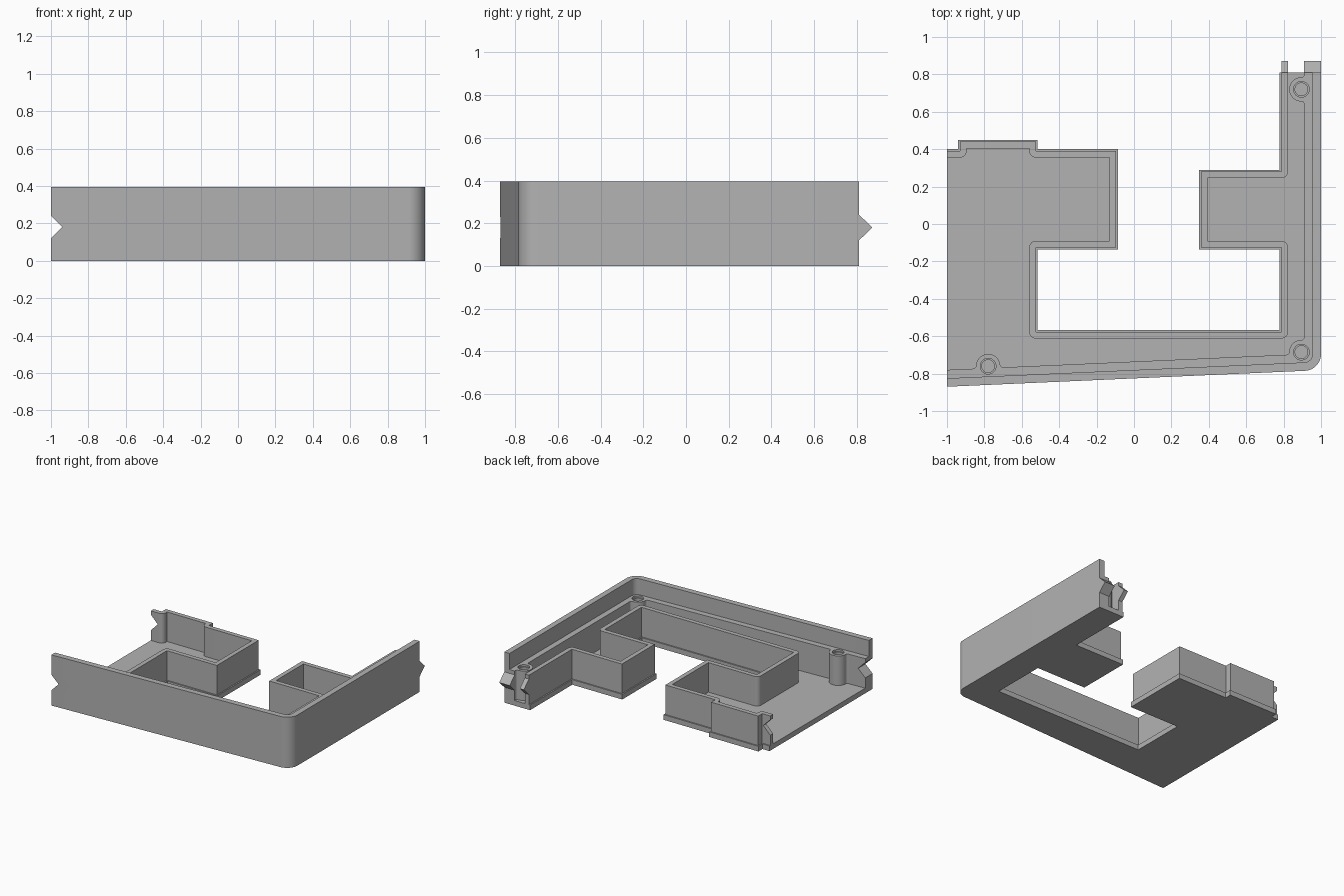
import bpy, bmesh
from math import cos, sin, pi, atan2
from mathutils import Vector, Matrix

cube = bpy.data.objects.get("Cube")
if cube:
    bpy.data.objects.remove(cube)

FLOOR, LOW, HIGH = 0.04, 0.27, 0.395   # floor, inner wall and outer rim heights
SLOPE = 0.0445                         # slant of the front wall

grey = bpy.data.materials.new("matte grey")
grey.use_nodes = True
grey.diffuse_color = (0.45, 0.45, 0.45, 1)
grey.node_tree.nodes["Principled BSDF"].inputs["Base Color"].default_value = grey.diffuse_color


def arc(c, r, a0, a1, n=10):
    return [(c[0] + r * cos(a0 + (a1 - a0) * i / n), c[1] + r * sin(a0 + (a1 - a0) * i / n))
            for i in range(n + 1)]


def prism(name, pts, lo, hi, axis="z"):
    """Extrude a flat outline along one axis."""
    place = {"x": lambda u, v: (lo, u, v), "y": lambda u, v: (u, lo, v), "z": lambda u, v: (u, v, lo)}[axis]
    bm = bmesh.new()
    face = bm.faces.new([bm.verts.new(place(*p)) for p in pts])
    out = bmesh.ops.extrude_face_region(bm, geom=[face])["geom"]
    step = Vector([(hi - lo) * (axis == a) for a in "xyz"])
    bmesh.ops.translate(bm, vec=step, verts=[g for g in out if isinstance(g, bmesh.types.BMVert)])
    bmesh.ops.recalc_face_normals(bm, faces=bm.faces)
    mesh = bpy.data.meshes.new(name)
    bm.to_mesh(mesh)
    bm.free()
    mesh.materials.append(grey)
    obj = bpy.data.objects.new(name, mesh)
    bpy.context.collection.objects.link(obj)
    return obj


def combine(obj, other, operation, keep=False):
    """Apply a boolean and drop the helper."""
    mod = obj.modifiers.new("bool", "BOOLEAN")
    mod.object, mod.operation, mod.solver = other, operation, "EXACT"
    bpy.context.view_layer.update()
    mesh = bpy.data.meshes.new_from_object(obj.evaluated_get(bpy.context.evaluated_depsgraph_get()))
    obj.modifiers.clear()
    obj.data = mesh
    if not keep:
        bpy.data.objects.remove(other)


def offset(path, d, rounded=False):
    """Shift an open path to its right, optionally rounding the left turns."""
    p = [Vector(q) for q in path]
    normals = [Vector((b.y - a.y, a.x - b.x)).normalized() for a, b in zip(p, p[1:])]
    out = [p[0] + normals[0] * d]
    for q, m, n in zip(p[1:], normals, normals[1:]):
        if rounded and m.x * n.y - m.y * n.x > 0:
            a = atan2(m.y, m.x)
            out += arc(q, d, a, a + pi / 2, 8)
        else:
            out.append(q + (m + n) * d)
    out.append(p[-1] + normals[-1] * d)
    return [tuple(q) for q in out]


def outer_line(d):
    """Front and left side outline, inset by d, with a rounded corner."""
    a = -pi / 2 + SLOPE
    corner = arc((0.91, -0.695), 0.09 - d, a, 0, 14) if d < 0.09 else [(0.91, -0.695)]
    return [(-1, -0.87 + d)] + corner + [(1 - d, 0.81)]


# Stepped inner edge with the two notched bays
inner_edge = [(-1, 0.4), (-0.94, 0.4), (-0.94, 0.45), (-0.515, 0.45), (-0.515, 0.4),
              (-0.085, 0.4), (-0.085, -0.135), (-0.515, -0.135), (-0.515, -0.567),
              (0.778, -0.567), (0.778, -0.135), (0.347, -0.135), (0.347, 0.29),
              (0.778, 0.29), (0.778, 0.81)]

# Floor and walls
floor = prism("floor", outer_line(0) + inner_edge[::-1], 0, FLOOR)
wall_line = offset(inner_edge, 0.01)
inner_wall = prism("inner_wall", wall_line + offset(wall_line, 0.035, True)[::-1], FLOOR, LOW)
outer_rim = prism("outer_rim", outer_line(0) + outer_line(0.045)[::-1], FLOOR, HIGH)
ledge = prism("ledge", outer_line(0.045) + outer_line(0.09)[::-1], FLOOR, LOW)


def boss(x, y, turn, wall):
    """Round screw post flaring into the wall behind it."""
    r, f = 0.065, 0.015
    right = arc((r + f, wall + f), f, -pi / 2, -pi, 6)
    shape = [(r + f, wall - 0.02)] + right + arc((0, 0), r, 0, pi, 24)
    shape += [(-u, v) for u, v in reversed(right)] + [(-r - f, wall - 0.02)]
    rot = Matrix.Rotation(turn, 2)
    return prism("boss", [tuple(rot @ Vector(q) + Vector((x, y))) for q in shape], FLOOR, LOW)


# Screw posts merged into the ledge, then drilled
posts = [(-0.78, -0.76, SLOPE, -0.01), (0.895, 0.72, pi / 2, -0.015),
         (0.895, -0.685, pi / 2, -0.015), (0.895, -0.685, SLOPE, -0.01)]
for post in posts:
    combine(ledge, boss(*post), "UNION")
for x, y, *_ in posts[:3]:
    for r, z in ((0.034, 0.06), (0.042, 0.255)):
        combine(ledge, prism("drill", arc((x, y), r, 0, 2 * pi, 32)[:-1], z, 0.3), "DIFFERENCE")

# V grooves in the wall ends on the right
groove = prism("groove_cutter", [(-1.01, 0.11), (-0.94, 0.18), (-1.01, 0.25)], -1, 1, "y")
for wall in (inner_wall, outer_rim, ledge):
    combine(wall, groove, "DIFFERENCE", keep=True)
bpy.data.objects.remove(groove)

# Matching V tongues on the back wall ends
tongue = [(0.81, 0.12), (0.872, 0.18), (0.81, 0.24)]
prism("outer_tongue", tongue, 0.91, 1, "x")
prism("inner_tongue", tongue, 0.788, 0.823, "x")

# Smooth the rounded corners only
for obj in bpy.data.objects:
    obj.select_set(obj.type == "MESH")
bpy.context.view_layer.objects.active = floor
bpy.ops.object.shade_smooth_by_angle(angle=pi / 6)
